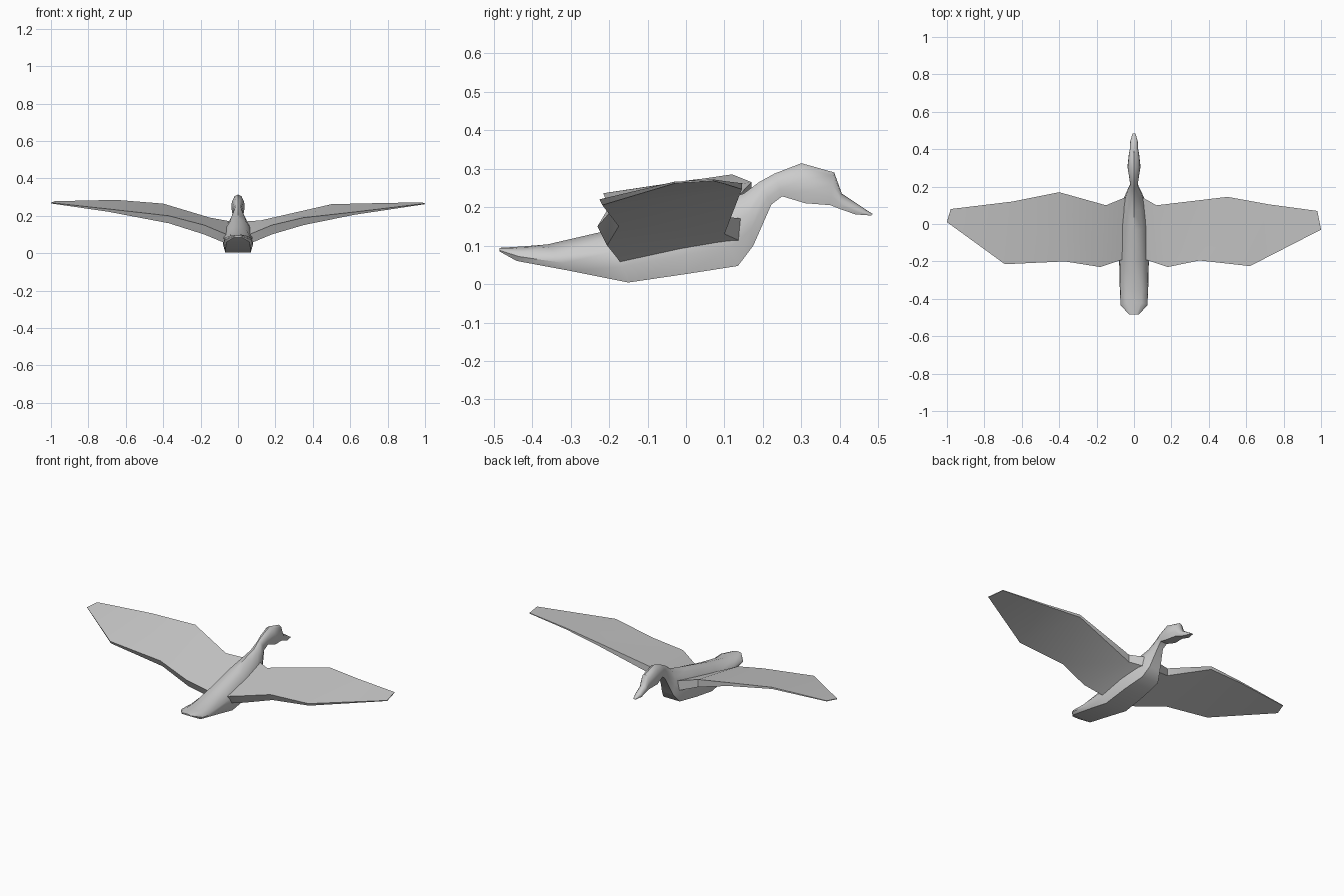
import bpy, bmesh
from mathutils import Vector

cube = bpy.data.objects.get("Cube")
if cube:
    bpy.data.objects.remove(cube, do_unlink=True)

grey = bpy.data.materials.new("plain_grey")
grey.use_nodes = True
colour = (0.6, 0.6, 0.6, 1)
grey.diffuse_color = colour
grey.node_tree.nodes["Principled BSDF"].inputs["Base Color"].default_value = colour


def loft(name, rings, angle):
    """Skin a list of equal-length closed rings and cap both ends."""
    bm = bmesh.new()
    loops = [[bm.verts.new(p) for p in ring] for ring in rings]
    for a, b in zip(loops, loops[1:]):
        for i in range(len(a)):
            j = (i + 1) % len(a)
            bm.faces.new((a[i], a[j], b[j], b[i]))
    bm.faces.new(loops[0])
    bm.faces.new(loops[-1])
    bmesh.ops.recalc_face_normals(bm, faces=bm.faces)
    mesh = bpy.data.meshes.new(name)
    bm.to_mesh(mesh)
    bm.free()
    mesh.materials.append(grey)
    obj = bpy.data.objects.new(name, mesh)
    bpy.context.collection.objects.link(obj)
    bpy.ops.object.select_all(action='DESELECT')
    obj.select_set(True)
    bpy.context.view_layer.objects.active = obj
    bpy.ops.object.shade_smooth_by_angle(angle=angle)
    return obj


# Body, neck and head: (underside y, z, back y, z, half width), tail to bill
spine = [
    (-.485, .085, -.485, .094, .025),
    (-.44, .06, -.42, .098, .072),
    (-.30, .034, -.36, .103, .077),
    (-.15, .004, -.20, .14, .08),
    (0, .026, -.03, .185, .078),
    (.135, .047, .07, .212, .064),
    (.175, .10, .15, .235, .042),
    (.222, .207, .19, .265, .02),
    (.25, .228, .23, .287, .025),
    (.31, .21, .30, .314, .035),
    (.375, .205, .385, .29, .027),
    (.40, .195, .405, .235, .022),
    (.44, .181, .45, .205, .02),
    (.482, .178, .485, .182, .008),
]
# Flat-bellied section: (share of width, share of height) on one side
section = [(.85, 0), (1, .3), (.95, .6), (.55, .9)]


def body_ring(yb, zb, yt, zt, w):
    low, high = Vector((0, yb, zb)), Vector((0, yt, zt))
    def side(s):
        return [low.lerp(high, h) + Vector((s * k * w, 0, 0)) for k, h in section]
    return side(1) + [high] + side(-1)[::-1]


loft("body", [body_ring(*s) for s in spine], 0.8)


# Wings: leading edge (x, y, top z, depth), trailing edge likewise, root to tip
def wing(name, lead, trail):
    rings = []
    for (lx, ly, lz, ld), (tx, ty, tz, td) in zip(lead, trail):
        rings.append([(lx, ly, lz), (lx, ly, lz - ld),
                      (tx, ty + td * .5, tz - td), (tx, ty, tz)])
    loft(name, rings, 0.6)


wing("left_wing",
     [(.04, .145, .17, .06), (.12, .10, .175, .045), (.50, .145, .262, .016),
      (.72, .105, .267, .008), (.98, .07, .272, .004)],
     [(.06, -.19, .10, .05), (.18, -.23, .15, .05), (.35, -.195, .19, .04),
      (.62, -.225, .22, .015), (1, -.03, .266, .004)])
wing("right_wing",
     [(-.04, .145, .17, .06), (-.15, .10, .19, .045), (-.40, .17, .265, .02),
      (-.65, .12, .285, .01), (-.98, .08, .278, .004)],
     [(-.06, -.19, .10, .05), (-.18, -.23, .15, .05), (-.37, -.20, .20, .04),
      (-.69, -.215, .236, .015), (-1, .01, .27, .004)])
